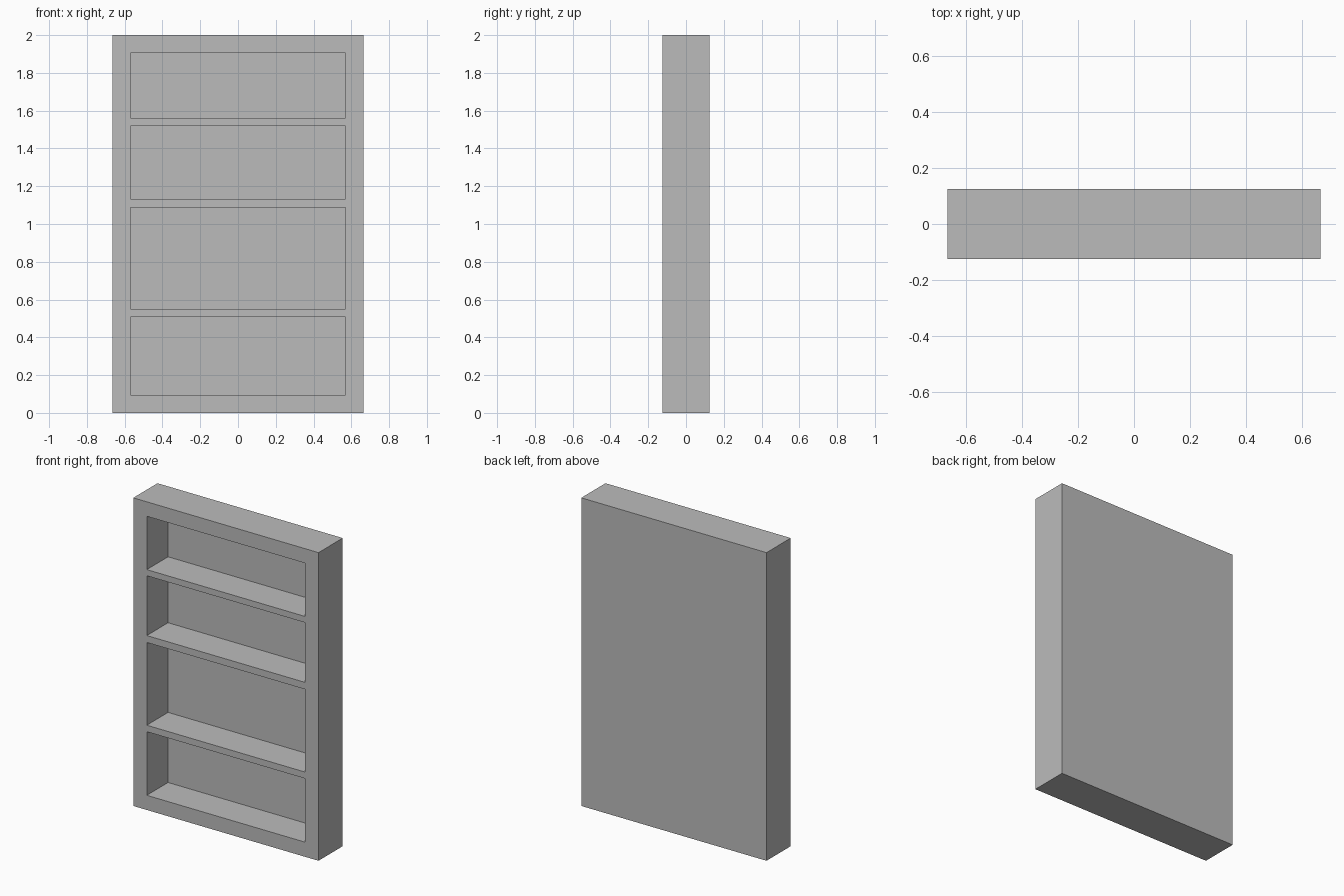
import bpy
import bmesh
from mathutils import Vector

default = bpy.data.objects.get("Cube")
if default:
    bpy.data.objects.remove(default, do_unlink=True)

WIDTH, DEPTH, HEIGHT = 1.33, 0.248, 2.0
HALF_OPENING = 0.568
POCKET_DEPTH = 0.218
# Bottom and top of each shelf opening
OPENINGS = [(0.095, 0.508), (0.55, 1.087), (1.132, 1.52), (1.56, 1.906)]

# Single grey finish
grey = bpy.data.materials.new("plain_grey")
grey.use_nodes = True
colour = (0.5, 0.5, 0.5, 1)
grey.diffuse_color = colour
grey.node_tree.nodes["Principled BSDF"].inputs["Base Color"].default_value = colour

# Solid case
bm = bmesh.new()
bmesh.ops.create_cube(bm, size=1)
bmesh.ops.scale(bm, vec=(WIDTH, DEPTH, HEIGHT), verts=bm.verts)
bmesh.ops.translate(bm, vec=(0, 0, HEIGHT / 2), verts=bm.verts)


def slice_at(point, normal):
    geom = bm.verts[:] + bm.edges[:] + bm.faces[:]
    bmesh.ops.bisect_plane(bm, geom=geom, plane_co=point, plane_no=normal)


# Mark the opening borders on the front
for side in (-1, 1):
    slice_at((side * HALF_OPENING, 0, 0), (1, 0, 0))
for opening in OPENINGS:
    for z in opening:
        slice_at((0, 0, z), (0, 0, 1))


def is_opening(face):
    c = face.calc_center_median()
    return (face.normal.y < -0.9 and abs(c.x) < HALF_OPENING
            and any(low < c.z < high for low, high in OPENINGS))


# Push the openings back to leave shelves, frame and thin back panel
bm.normal_update()
fronts = [f for f in bm.faces if is_opening(f)]
pushed = bmesh.ops.extrude_discrete_faces(bm, faces=fronts)["faces"]
for face in pushed:
    bmesh.ops.translate(bm, vec=Vector((0, POCKET_DEPTH, 0)), verts=face.verts)

# Merge the spare cuts on flat areas
bmesh.ops.remove_doubles(bm, verts=bm.verts, dist=0.0001)
bmesh.ops.recalc_face_normals(bm, faces=bm.faces)
bmesh.ops.dissolve_limit(bm, angle_limit=0.01, verts=bm.verts, edges=bm.edges)

mesh = bpy.data.meshes.new("shelf_case")
bm.to_mesh(mesh)
bm.free()
mesh.materials.append(grey)
case = bpy.data.objects.new("shelf_case", mesh)
bpy.context.collection.objects.link(case)
